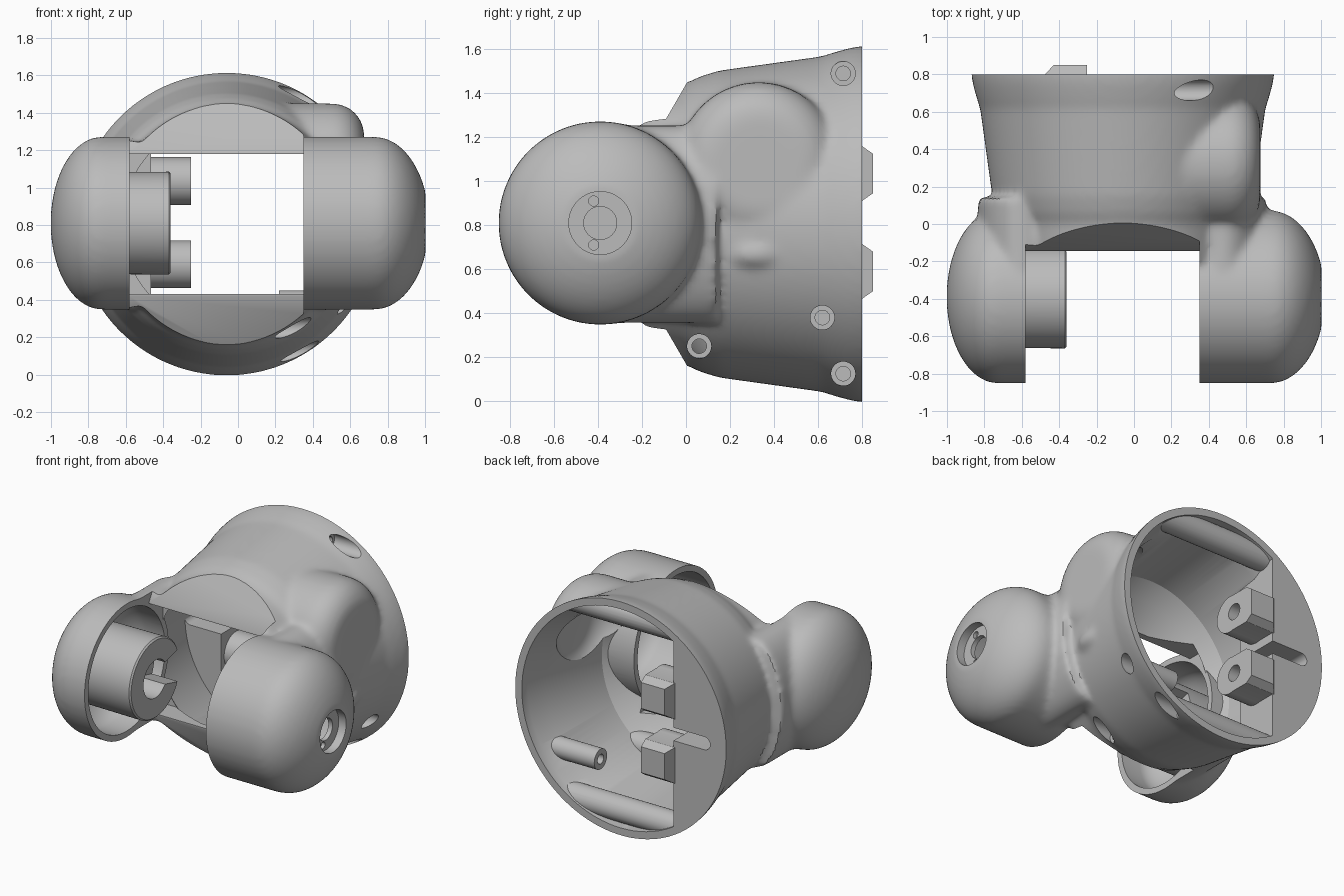
import bpy, bmesh, math
from mathutils import Vector

cube = bpy.data.objects.get("Cube")
if cube:
    bpy.data.objects.remove(cube)

grey = bpy.data.materials.new("plain_grey")
grey.use_nodes = True
grey.diffuse_color = (0.5, 0.5, 0.5, 1)
grey.node_tree.nodes["Principled BSDF"].inputs["Base Color"].default_value = (0.5, 0.5, 0.5, 1)

CX, CZ, PY = -0.06, 0.805, -0.39     # barrel axis and pod axis
GAP = (-0.58, 0.35)                  # space between the two pods


def finish(name, bm):
    bmesh.ops.recalc_face_normals(bm, faces=bm.faces)
    me = bpy.data.meshes.new(name)
    bm.to_mesh(me)
    bm.free()
    me.materials.append(grey)
    ob = bpy.data.objects.new(name, me)
    bpy.context.collection.objects.link(ob)
    return ob


def lathe(name, profile, axis, c, n=96):
    """Closed solid turned around the x or y axis from (position, radius) pairs."""
    bm = bmesh.new()
    rings = []
    for t, r in profile:
        ring = []
        for i in range(n):
            u, v = r * math.cos(math.tau * i / n), r * math.sin(math.tau * i / n)
            p = (t, c[1] + u, c[2] + v) if axis == "X" else (c[0] + u, t, c[2] + v)
            ring.append(bm.verts.new(p))
        rings.append(ring)
    for a, b in zip(rings, rings[1:]):
        for i in range(n):
            j = (i + 1) % n
            bm.faces.new((a[i], a[j], b[j], b[i]))
    bm.faces.new(rings[0])
    bm.faces.new(rings[-1])
    return finish(name, bm)


def rod(name, x0, x1, r, y, z, n=48):
    return lathe(name, [(x0, r), (x1, r)], "X", (0, y, z), n)


def prism(name, points, x0, x1):
    """Extrude a (y, z) outline along x."""
    bm = bmesh.new()
    f = bm.faces.new([bm.verts.new((x0, y, z)) for y, z in points])
    ext = bmesh.ops.extrude_face_region(bm, geom=[f])["geom"]
    bmesh.ops.translate(bm, vec=(x1 - x0, 0, 0),
                        verts=[g for g in ext if isinstance(g, bmesh.types.BMVert)])
    return finish(name, bm)


def box(name, x0, x1, y0, y1, z0, z1):
    return prism(name, [(y0, z0), (y1, z0), (y1, z1), (y0, z1)], x0, x1)


def ellipsoid(name, c, s):
    bm = bmesh.new()
    bmesh.ops.create_uvsphere(bm, u_segments=48, v_segments=24, radius=1)
    for v in bm.verts:
        v.co = Vector(c) + Vector([a * b for a, b in zip(v.co, s)])
    return finish(name, bm)


def apply(ob, kind, **settings):
    mod = ob.modifiers.new(kind, kind)
    for k, v in settings.items():
        setattr(mod, k, v)
    bpy.context.view_layer.objects.active = ob
    bpy.ops.object.modifier_apply(modifier=mod.name)


def combine(ob, op, *others):
    for o in others:
        backup = ob.data.copy()
        apply(ob, "BOOLEAN", object=o, operation=op, solver="MANIFOLD")
        if len(ob.data.polygons) < 4:
            ob.data = backup
            apply(ob, "BOOLEAN", object=o, operation=op, solver="EXACT")
        bpy.data.objects.remove(o)
    return ob


def pod(name, side, x0, xs, r, depth, limit):
    """Cylinder with an elliptical dome on its outer end."""
    prof = [(x0, r), (xs, r)]
    for i in range(1, 17):
        a = math.radians(limit) * i / 16
        prof.append((xs + depth * math.sin(a), r * math.cos(a)))
    return lathe(name, [(side * x, q) for x, q in prof], "X", (0, PY, 0.81))


# Outer skin: flared barrel, two pods, necks and the side bulge
barrel = [(-0.2, 0.62), (0, 0.64), (0.06, 0.67), (0.15, 0.698), (0.62, 0.763),
          (0.67, 0.78), (0.75, 0.802), (0.8, 0.81), (0.9, 0.81)]
housing = lathe("elbow_housing", barrel, "Y", (CX, 0, CZ), 128)


def bulge(name, inset):
    r, edge, end = 0.365 - inset, 0.17, 0.675 - inset
    prof = [(0.1, r)]
    for i in range(9):
        a = math.pi / 2 * i / 8
        prof.append((end - edge + edge * math.sin(a), r - edge + edge * math.cos(a)))
    return lathe(name, prof, "X", (0, 0.33, 1.085))


def neck(name, x):
    ob = lathe(name, [(-0.37, 0.45), (0.14, 0.45)], "Y", (x, 0, CZ))
    for v in ob.data.vertices:
        v.co.x = x + (v.co.x - x) * 0.52
    return ob


combine(housing, "UNION",
        pod("pod_left", 1, 0.2, 0.73, 0.462, 0.292, 69),
        pod("pod_right", -1, 0.45, 0.73, 0.462, 0.272, 86),
        neck("neck_left", 0.47), neck("neck_right", -0.6),
        bulge("bulge", 0),
        ellipsoid("bulge_foot", (0.45, 0.33, 0.67), (0.23, 0.21, 0.11)))
apply(housing, "REMESH", mode="VOXEL", voxel_size=0.02)
apply(housing, "SMOOTH", factor=0.5, iterations=10)

# Crisp cuts: back rim plane, and the fork gap with its sloping facets
fork = [(-0.145, 0.42), (-0.145, 1.19), (0.15, 1.70), (-1.2, 1.70), (-1.2, -0.09), (0.15, -0.09)]
combine(housing, "DIFFERENCE",
        box("rim_cut", -2, 2, 0.8, 1.5, -1, 3),
        prism("fork_cut", fork, *GAP))

# Barrel cavity, leaving pod rims, end wall, screw bosses and post standing
cavity = lathe("cavity", [(-0.1, 0.40), (0, 0.55), (0.1, 0.635), (0.62, 0.70),
                          (0.74, 0.755), (0.95, 0.765)], "Y", (CX, 0, CZ))
combine(cavity, "UNION", bulge("bulge_hollow", 0.05),
        box("front_window", *GAP, -0.4, 0.01, 0.43, 1.18))
wall = box("end_wall", -1, -0.465, 0.48, 0.8, -0.1, 1.8)
combine(wall, "DIFFERENCE",
        box("wall_slot", -0.7, -0.4, 0.3, 0.9, CZ - 0.045, CZ + 0.045),
        lathe("slot_end", [(0.3, 0.045), (0.9, 0.045)], "Y", (-0.7, 0, CZ), 32))
combine(cavity, "DIFFERENCE", wall,
        rod("rim_left", GAP[1], 1, 0.46, PY, 0.81, 96),
        rod("rim_right", -1, GAP[0], 0.46, PY, 0.81, 96),
        rod("boss_top", -0.7, 0.6, 0.085, 0.70, 1.49),
        rod("boss_bottom", -0.7, 0.6, 0.085, 0.70, 0.125),
        rod("boss_front", -0.1, 0.6, 0.085, 0.06, 0.25),
        rod("post", 0.22, 0.8, 0.07, 0.62, 0.38))
combine(housing, "DIFFERENCE", cavity,
        pod("hollow_left", 1, 0.3, 0.70, 0.42, 0.22, 75),
        pod("hollow_right", -1, 0.5, 0.72, 0.42, 0.23, 86))

# Counterbored screw holes on the left flank
for y, z, floor in ((0.06, 0.25, 0.2), (0.62, 0.38, 0.45), (0.715, 0.125, 0.2), (0.715, 1.49, 0.2)):
    combine(housing, "DIFFERENCE",
            rod("screw_head", floor, 1, 0.055, y, z),
            rod("screw_shank", floor - 0.3, floor + 0.01, 0.033, y, z))

# Bearing recess in the left pod
combine(housing, "DIFFERENCE",
        rod("recess", 0.945, 1.1, 0.143, PY, 0.81, 64),
        rod("bore", 0.7, 1, 0.075, PY, 0.81, 64),
        rod("pin_hole_a", 0.92, 1, 0.023, PY - 0.03, 0.91, 24),
        rod("pin_hole_b", 0.92, 1, 0.023, PY - 0.03, 0.71, 24))

# Slotted hub inside the right pod
hub = lathe("hub", [(-0.93, 0.27), (-0.37, 0.275), (-0.36, 0.265)], "X", (0, PY, 0.81))
slot = [(PY, 0.76), (PY + 0.4, 0.66), (PY + 0.4, 0.96), (PY, 0.86)]
combine(hub, "DIFFERENCE", rod("hub_bore", -0.8, 0, 0.13, PY, 0.81, 64),
        prism("hub_slot", slot, -0.56, 0))

# Mounting lugs on the end wall
lugs = []
for name, z in (("lug_upper", 1.035), ("lug_lower", 0.59)):
    lug = rod(name, -0.58, -0.25, 0.128, 0.64, z)
    outline = [(0.64, z - 0.125), (0.8, z - 0.125), (0.85, z - 0.09),
               (0.85, z + 0.09), (0.8, z + 0.125), (0.64, z + 0.125)]
    tab = prism("tab", outline, -0.475, -0.25)
    for v in tab.data.vertices:
        if v.co.y > 0.84 and v.co.x < -0.4:
            v.co.x += 0.045
    combine(lug, "UNION", tab)
    combine(lug, "DIFFERENCE", rod("lug_hole", -0.5, 0, 0.055, 0.68, z))
    lugs.append(lug)

for ob in [housing, hub] + lugs:
    bpy.ops.object.select_all(action="DESELECT")
    ob.select_set(True)
    bpy.context.view_layer.objects.active = ob
    bpy.ops.object.shade_smooth_by_angle(angle=math.radians(32))
